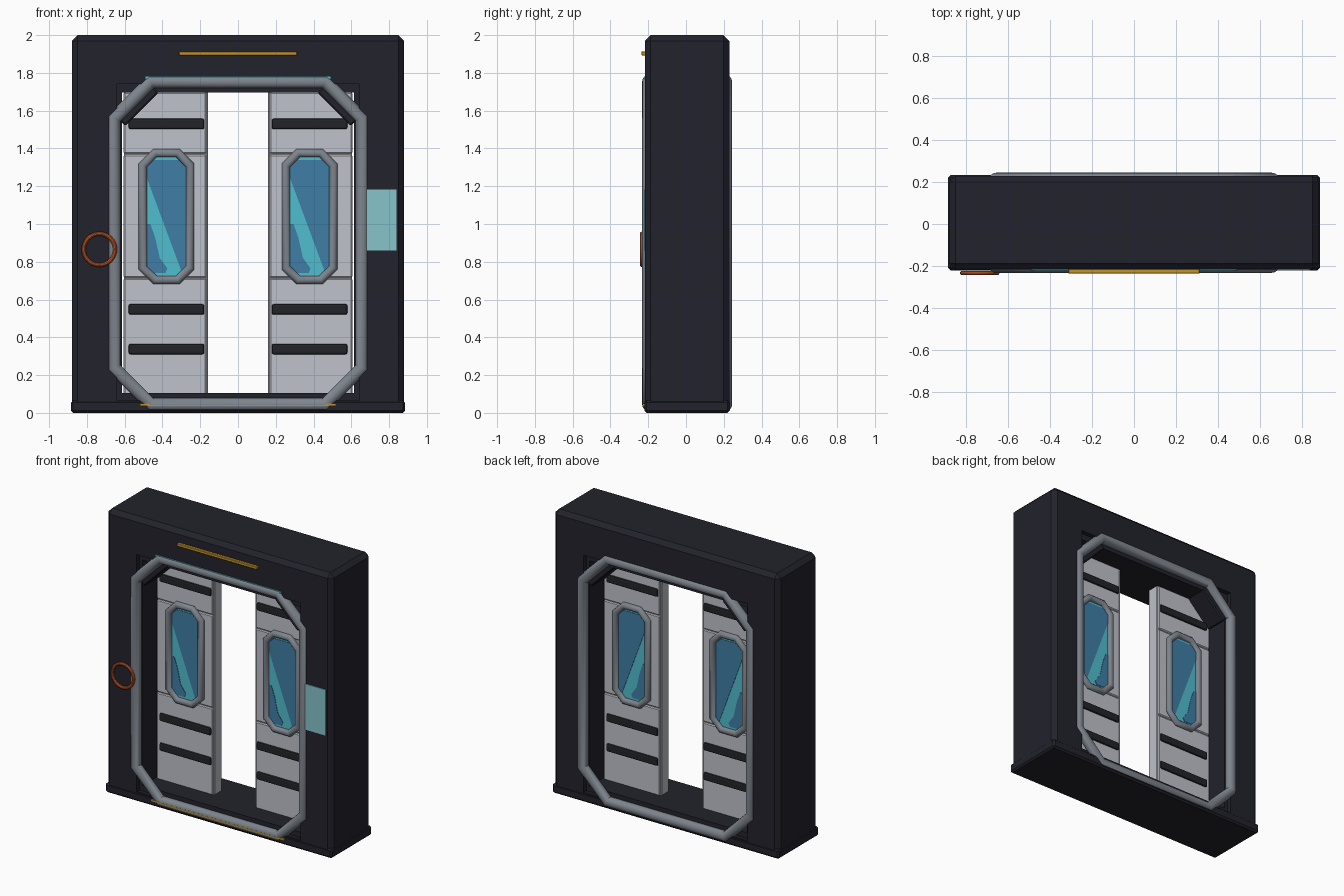
import bpy, bmesh, math
from mathutils import Vector, Matrix

if "Cube" in bpy.data.objects:
    bpy.data.objects.remove(bpy.data.objects["Cube"])

YC = 0.006  # depth centre of the door body


def mat(name, r, g, b):
    m = bpy.data.materials.new(name)
    m.diffuse_color = (r, g, b, 1)
    m.use_nodes = True
    m.node_tree.nodes["Principled BSDF"].inputs["Base Color"].default_value = m.diffuse_color
    return m


DARK = mat("dark_frame", 0.016, 0.016, 0.025)
SLOT = mat("slot_black", 0.016, 0.017, 0.021)
LIGHT = mat("light_panel", 0.52, 0.54, 0.59)
GREY = mat("grey_trim", 0.21, 0.235, 0.27)
GOLD = mat("gold", 0.55, 0.29, 0.02)
ORANGE = mat("orange", 0.60, 0.115, 0.03)
BLUE = mat("glass_blue", 0.051, 0.21, 0.38)
CYAN = mat("glass_cyan", 0.08, 0.51, 0.61)
PALE = mat("pale_cyan", 0.24, 0.55, 0.60)


def finish(bm, name, m, smooth=False):
    bmesh.ops.recalc_face_normals(bm, faces=bm.faces)
    me = bpy.data.meshes.new(name)
    bm.to_mesh(me)
    bm.free()
    me.materials.append(m)
    if smooth:
        for p in me.polygons:
            p.use_smooth = True
    ob = bpy.data.objects.new(name, me)
    bpy.context.collection.objects.link(ob)
    return ob


def box(name, m, x, y, z, bevel=0, seg=1, roll=0):
    """Box from (min, max) ranges, optionally bevelled and rolled about y."""
    c = Vector(((x[0] + x[1]) / 2, (y[0] + y[1]) / 2, (z[0] + z[1]) / 2))
    bm = bmesh.new()
    bmesh.ops.create_cube(bm, size=1)
    bmesh.ops.scale(bm, vec=(abs(x[1] - x[0]), abs(y[1] - y[0]), abs(z[1] - z[0])), verts=bm.verts)
    if bevel:
        bmesh.ops.bevel(bm, geom=bm.edges[:], offset=bevel, segments=seg, profile=0.5, affect='EDGES')
    bm.transform(Matrix.Translation(c) @ Matrix.Rotation(roll, 4, 'Y'))
    return finish(bm, name, m)


def octagon(x0, x1, z0, z1, c):
    return [(x0 + c, z0), (x1 - c, z0), (x1, z0 + c), (x1, z1 - c),
            (x1 - c, z1), (x0 + c, z1), (x0, z1 - c), (x0, z0 + c)]


def tube(name, m, pts, y, r, sides=16):
    """Closed round tube with mitred corners, following points in an xz plane."""
    bm = bmesh.new()
    rings = []
    n = len(pts)
    for i in range(n):
        p, q, s = (Vector(pts[k % n]) for k in (i - 1, i, i + 1))
        a, b = (q - p).normalized(), (s - q).normalized()
        t = (a + b).normalized()
        out = Vector((t.y, -t.x)) / t.dot(a)
        ring = []
        for k in range(sides):
            w = 2 * math.pi * k / sides
            o = q + out * (r * math.cos(w))
            ring.append(bm.verts.new((o.x, y + r * math.sin(w), o.y)))
        rings.append(ring)
    for i in range(n):
        A, B = rings[i], rings[(i + 1) % n]
        for k in range(sides):
            j = (k + 1) % sides
            bm.faces.new((A[k], A[j], B[j], B[k]))
    ob = finish(bm, name, m, True)
    bpy.context.view_layer.objects.active = ob
    ob.select_set(True)
    bpy.ops.object.shade_smooth_by_angle(angle=math.radians(35))
    ob.select_set(False)
    return ob


def plate(name, m, pts, y0, y1):
    """Thin plate from an xz outline."""
    bm = bmesh.new()
    f = bm.faces.new([bm.verts.new((x, y0, z)) for x, z in pts])
    r = bmesh.ops.extrude_face_region(bm, geom=[f])
    bmesh.ops.translate(bm, vec=(0, y1 - y0, 0),
                        verts=[v for v in r['geom'] if isinstance(v, bmesh.types.BMVert)])
    return finish(bm, name, m)


# Outer frame with a rectangular opening, and its plinth
frame = box("outer_frame", DARK, (-0.88, 0.88), (YC - 0.223, YC + 0.223), (0.01, 2), 0.03)
cutter = box("opening_cutter", DARK, (-0.64, 0.64), (-1, 1), (0.065, 1.74))
cutter.hide_render = True
mod = frame.modifiers.new("opening", 'BOOLEAN')
mod.operation = 'DIFFERENCE'
mod.object = cutter
mod.solver = 'EXACT'
bpy.context.view_layer.objects.active = frame
bpy.ops.object.modifier_apply(modifier=mod.name)
bpy.data.objects.remove(cutter)
box("plinth", DARK, (-0.885, 0.885), (YC - 0.226, YC + 0.226), (0, 0.066), 0.012)

# Recessed liner inside the opening
LY = (YC - 0.19, YC + 0.19)
box("liner_top", DARK, (-0.642, 0.642), LY, (1.695, 1.745))
box("liner_sill", DARK, (-0.642, 0.642), LY, (0.06, 0.105))
for s, side in ((-1, "left"), (1, "right")):
    box(side + "_liner", DARK, sorted((s * 0.615, s * 0.643)), LY, (0.1, 1.7))
    cx, cz = s * 0.53, 1.628
    box(side + "_gusset", DARK, (cx - 0.125, cx + 0.125), (YC - 0.2, YC + 0.2),
        (cz - 0.03, cz + 0.03), 0.008, roll=s * math.radians(45))

# Tubular surround on front and back
for s, side in ((-1, "front"), (1, "back")):
    tube(side + "_surround", GREY, octagon(-0.656, 0.656, 0.044, 1.754, 0.195), YC + s * 0.204, 0.034)

# Sliding door leaves
T = 0.048
for s, side in ((-1, "left"), (1, "right")):
    def rx(a, b):
        return sorted((s * a, s * b))
    box(side + "_door_core", LIGHT, rx(0.17, 0.603), (YC - T + 0.008, YC + T - 0.008), (0.1, 1.698))
    box(side + "_door_edge", LIGHT, rx(0.158, 0.171), (YC - T + 0.006, YC + T - 0.006), (0.1, 1.698), 0.004)
    for i, z in enumerate(((0.1, 0.712), (0.717, 1.367), (1.372, 1.698))):
        box(f"{side}_door_panel_{i}", LIGHT, rx(0.168, 0.605), (YC - T, YC + T), z, 0.006)
    for f, face in ((-1, "front"), (1, "back")):
        y = YC + f * T
        for i, zc in enumerate((0.338, 0.548, 1.53)):
            box(f"{side}_{face}_slot_{i}", SLOT, rx(0.179, 0.579), (y - 0.012, y + 0.012),
                (zc - 0.028, zc + 0.028), 0.01, 2)
        # Window: cyan pane, blue reflections, round trim
        c = s * 0.379
        y0 = y - f * 0.002
        plate(f"{side}_{face}_pane", CYAN,
              octagon(c - 0.125, c + 0.125, 0.705, 1.375, 0.06), y0, y + f * 0.004)
        plate(f"{side}_{face}_glass_upper", BLUE,
              [(c - 0.106, 1.34), (c - 0.106, 1.25), (c + 0.085, 0.735), (c + 0.108, 0.78), (c + 0.108, 1.34)],
              y0, y + f * 0.007)
        plate(f"{side}_{face}_glass_lower", BLUE,
              [(c - 0.106, 1.0), (c - 0.106, 0.77), (c - 0.08, 0.74), (c - 0.005, 0.74), (c + 0.005, 0.765),
               (c - 0.035, 0.82), (c - 0.06, 0.93), (c - 0.085, 1.0)],
              y0, y + f * 0.007)
        tube(f"{side}_{face}_window_trim", GREY,
             octagon(c - 0.125, c + 0.125, 0.704, 1.376, 0.065), y + f * 0.006, 0.022, 12)

# Front details: gold strips, light strip, keypad and warning ring
box("header_strip", GOLD, (-0.312, 0.312), (-0.236, -0.21), (1.893, 1.914), 0.003)
box("threshold_strip", GOLD, (-0.52, 0.52), (-0.2315, -0.2), (0.036, 0.05))
box("header_light", CYAN, (-0.49, 0.49), (-0.222, -0.2), (1.768, 1.782))
box("side_panel", PALE, (0.67, 0.838), (-0.222, -0.215), (0.86, 1.183))
ring = [(-0.734 + 0.083 * math.cos(2 * math.pi * k / 32), 0.866 + 0.083 * math.sin(2 * math.pi * k / 32))
        for k in range(32)]
tube("warning_ring", ORANGE, ring, -0.233, 0.011, 10)
